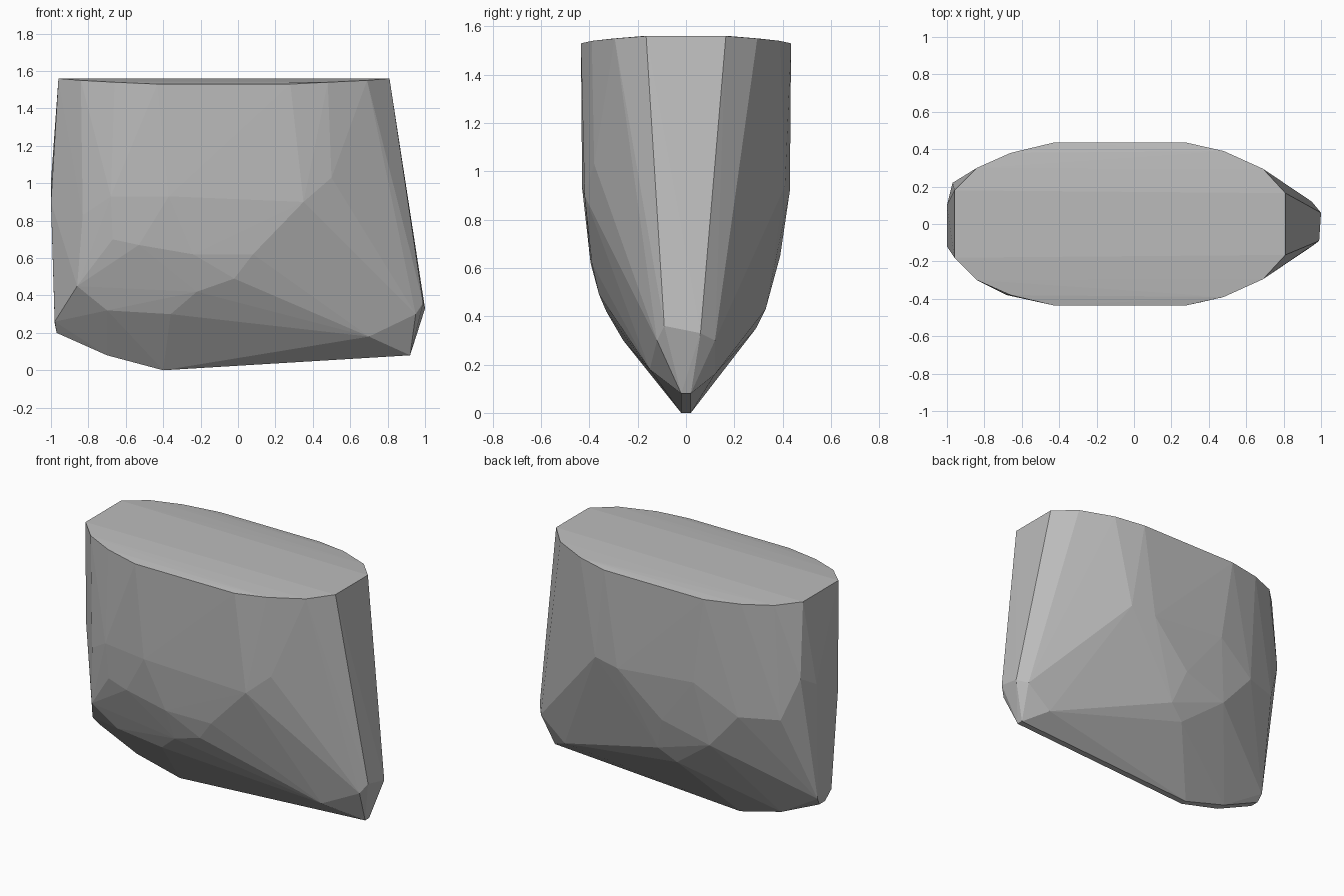
import bpy
import bmesh
from mathutils import Vector

default_cube = bpy.data.objects.get("Cube")
if default_cube:
    bpy.data.objects.remove(default_cube, do_unlink=True)


def make_material(name, colour):
    material = bpy.data.materials.new(name)
    material.use_nodes = True
    material.diffuse_color = colour
    shader = next(node for node in material.node_tree.nodes
                  if node.type == "BSDF_PRINCIPLED")
    shader.inputs["Base Color"].default_value = colour
    shader.inputs["Roughness"].default_value = 0.9
    return material


def mirrored(points):
    """Repeat points on the other side of the lengthwise centre plane."""
    return points + [(x, -y, z) for x, y, z in points]


def build_faceted_hull(name, points, material):
    """Wrap corner points, given in hundredths, in one flat-faced skin."""
    bm = bmesh.new()
    for point in points:
        bm.verts.new(Vector(point) / 100)
    result = bmesh.ops.convex_hull(bm, input=bm.verts[:])
    unused = {item for item in result["geom_interior"] + result["geom_unused"]
              if isinstance(item, bmesh.types.BMVert)}
    bmesh.ops.delete(bm, geom=list(unused), context="VERTS")
    bmesh.ops.recalc_face_normals(bm, faces=bm.faces[:])

    mesh = bpy.data.meshes.new(name)
    bm.to_mesh(mesh)
    bm.free()
    mesh.materials.append(material)
    for polygon in mesh.polygons:
        polygon.use_smooth = False
    body = bpy.data.objects.new(name, mesh)
    bpy.context.collection.objects.link(body)
    return body


# Rim of the slightly crowned top
rim = mirrored([(-96, 18, 156), (-84, 30, 155), (-66, 38, 154),
                (-43, 43.5, 153), (28, 43.5, 153), (48, 39, 154),
                (69, 29.5, 155), (81, 16.5, 156)])

# Narrow keel along the bottom
keel = mirrored([(-97, 3, 20), (-70, 3, 8), (-40, 2, 0), (92, 2, 8)])

# Blunt nose at one end, with the shoulders under it
nose = [(99, -9, 36), (100, 6, 33), (95, -12, 30), (95, 12, 30),
        (70, -15, 18), (78, 12, 16)]

# Steep tail at the other end
tail = [(-100, -12, 90), (-100, 10, 101), (-97, 22, 108),
        (-98, -8, 26), (-98, 6, 25)]

# Front flank, curving in towards the keel
front_flank = [(-36, -26, 30), (-70, -23, 32), (-22, -33, 42),
               (-86, -26, 45), (-2, -36, 49), (8, -39, 62),
               (-24, -39.5, 62), (-53, -38, 67), (-67, -36, 70),
               (-83, -30, 83), (-68, -38, 93), (-37, -43, 93),
               (35, -42, 90), (50, -38, 103)]

# Back flank, with its own uneven facets
back_flank = [(-14, 29, 35), (-42, 36, 56), (-10, 39, 65),
              (-35, 42.5, 97), (-63, 37, 80), (-87, 28, 81),
              (19, 43, 92), (36, 41, 94), (-3, 33, 43)]

stone = make_material("light grey stone", (0.5, 0.5, 0.5, 1))
build_faceted_hull("faceted_stone",
                   rim + keel + nose + tail + front_flank + back_flank, stone)
